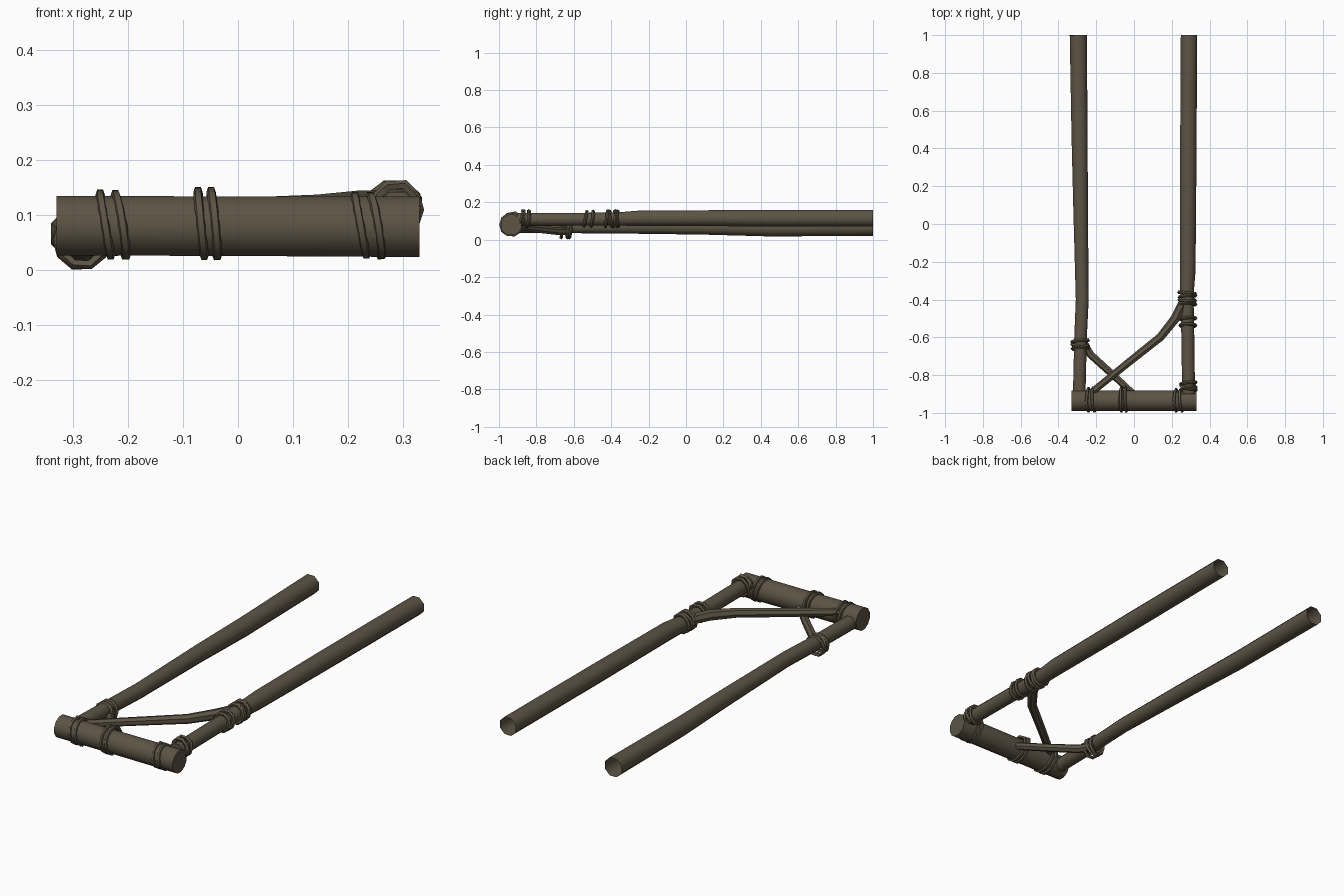
import bpy, bmesh, math, random
from mathutils import Vector

if "Cube" in bpy.data.objects:
    bpy.data.objects.remove(bpy.data.objects["Cube"])

random.seed(4)
wood = bpy.data.materials.new("weathered brown wood")
wood.diffuse_color = (0.108, 0.088, 0.058, 1)
wood.use_nodes = True
wood.node_tree.nodes["Principled BSDF"].inputs["Base Color"].default_value = wood.diffuse_color


def tube(name, pts, radii, sides=8, caps=(True, True), closed=False, up=(0, 0, 1)):
    """Loft a polygon tube along a path."""
    pts, up = [Vector(p) for p in pts], Vector(up)
    n = len(pts)
    bm = bmesh.new()
    rings = []
    for i, p in enumerate(pts):
        a = pts[(i - 1) % n] if closed else pts[max(i - 1, 0)]
        b = pts[(i + 1) % n] if closed else pts[min(i + 1, n - 1)]
        t = (b - a).normalized()
        s = t.cross(up).normalized()
        u = s.cross(t)
        ring = []
        for k in range(sides):
            ang = 2 * math.pi * (k + 0.5) / sides
            ring.append(bm.verts.new(p + radii[i] * (math.cos(ang) * s + math.sin(ang) * u)))
        rings.append(ring)
    for i in range(n if closed else n - 1):
        r, q = rings[i], rings[(i + 1) % n]
        for k in range(sides):
            j = (k + 1) % sides
            bm.faces.new((r[k], r[j], q[j], q[k]))
    if not closed:
        if caps[0]:
            bm.faces.new(rings[0])
        if caps[1]:
            bm.faces.new(rings[-1])
    bmesh.ops.recalc_face_normals(bm, faces=bm.faces)
    me = bpy.data.meshes.new(name)
    bm.to_mesh(me)
    bm.free()
    me.materials.append(wood)
    ob = bpy.data.objects.new(name, me)
    bpy.context.collection.objects.link(ob)
    bpy.ops.object.select_all(action='DESELECT')
    ob.select_set(True)
    bpy.context.view_layer.objects.active = ob
    bpy.ops.object.shade_smooth_by_angle(angle=math.radians(50))
    return ob


def binding(name, axis, centre, radius, offsets, tilts, bulge=0.0, bulge_dir=0.0):
    """Rope loops around a pole; bulge widens them around a brace."""
    ax = Vector((1, 0, 0)) if axis == 'x' else Vector((0, 1, 0))
    side = Vector((0, 1, 0)) if axis == 'x' else Vector((1, 0, 0))
    for i, (off, tilt) in enumerate(zip(offsets, tilts)):
        pts = []
        for k in range(10):
            a = 2 * math.pi * k / 10
            r = radius + bulge * max(0, math.cos(a - bulge_dir)) ** 2 + random.uniform(-.002, .001)
            pts.append(Vector(centre) + side * r * math.cos(a) + Vector((0, 0, r * math.sin(a)))
                       + ax * (off + tilt * math.sin(a + 0.4 * i)))
        tube(f"{name}_{i + 1}", pts, [0.009] * 10, sides=5, closed=True, up=ax)


# Front crossbar
tube("crossbar", [(-.33, -.935, .081), (0, -.935, .08), (.33, -.935, .079)],
     [.056, .056, .057], sides=12)

# Long side poles, open at the far end
tube("left_pole", [(-.29, -.9, .07), (-.283, -.6, .068), (-.274, -.4, .068),
                   (-.283, .1, .066), (-.288, .45, .06), (-.295, 1, .066)],
     [.036, .036, .037, .042, .046, .049], caps=(True, False))
tube("right_pole", [(.289, -.9, .108), (.285, -.6, .109), (.28, -.38, .11),
                    (.285, -.25, .115), (.287, .3, .115), (.291, 1, .115)],
     [.037, .037, .038, .044, .047, .047], caps=(True, False))

# Diagonal braces
tube("long_brace", [(-.24, -.905, .105), (-.03, -.735, .11), (.14, -.6, .115),
                    (.22, -.5, .12), (.275, -.385, .12)], [.019, .021, .023, .026, .024], sides=7)
tube("short_brace", [(.0, -.9, .07), (-.12, -.79, .056), (-.23, -.69, .046), (-.27, -.62, .045)],
     [.018, .02, .021, .02], sides=7)

# Rope bindings on the crossbar
binding("crossbar_rope_left", 'x', (-.225, -.935, .08), .056, (-.016, .012), (-.01, -.01), .014, .5)
binding("crossbar_rope_middle", 'x', (-.055, -.935, .08), .057, (-.012, .012), (-.006, -.006), .016, .6)
binding("crossbar_rope_right", 'x', (.237, -.935, .08), .056, (-.014, .014), (-.011, -.011), .004, .5)

# Rope bindings on the poles
binding("left_pole_rope", 'y', (-.284, -.64, .056), .044, (-.02, 0, .02), (.008, -.008, .006), .004, 4.7)
binding("right_pole_rope_front", 'y', (.288, -.865, .11), .042, (-.014, .004, .022), (.014, -.012, .006), .005, 1.5)
binding("right_pole_rope_middle", 'y', (.286, -.517, .112), .042, (-.02, .016), (.008, .006))
binding("right_pole_rope_back", 'y', (.282, -.395, .112), .044, (-.03, -.008, .012, .03), (.006, -.008, .006, -.004))
